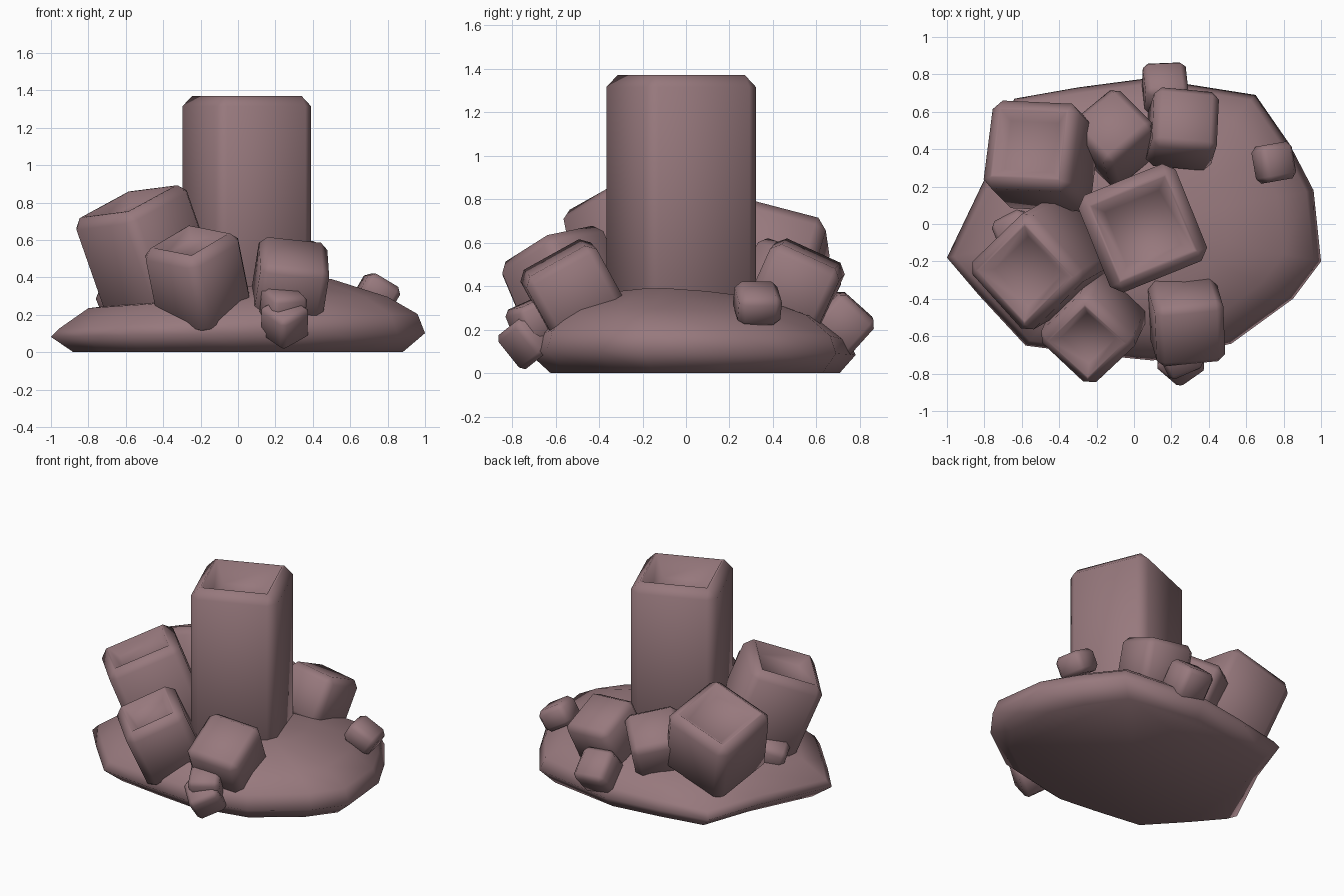
import bpy, bmesh, math
from mathutils import Vector, Matrix

if "Cube" in bpy.data.objects:
    bpy.data.objects.remove(bpy.data.objects["Cube"])

stone = bpy.data.materials.new("dusty_mauve_stone")
stone.diffuse_color = (0.31, 0.19, 0.205, 1)
stone.use_nodes = True
stone.node_tree.nodes["Principled BSDF"].inputs["Base Color"].default_value = stone.diffuse_color


def finish(bm, name, angle):
    bmesh.ops.recalc_face_normals(bm, faces=bm.faces)
    mesh = bpy.data.meshes.new(name)
    bm.to_mesh(mesh)
    bm.free()
    mesh.materials.append(stone)
    ob = bpy.data.objects.new(name, mesh)
    bpy.context.collection.objects.link(ob)
    bpy.ops.object.select_all(action='DESELECT')
    ob.select_set(True)
    bpy.context.view_layer.objects.active = ob
    bpy.ops.object.shade_smooth_by_angle(angle=math.radians(angle))
    return ob


def crystal(name, top, lean, spin, half, length, hollow=0.0, bevel=0.05):
    """Chamfered square prism; top = centre of its end face, lean = x, y drift per unit z."""
    bm = bmesh.new()
    bmesh.ops.create_cube(bm, size=1)
    bmesh.ops.scale(bm, vec=(2 * half, 2 * half, length), verts=bm.verts)
    bmesh.ops.translate(bm, vec=(0, 0, -length / 2), verts=bm.verts)
    bmesh.ops.bevel(bm, geom=bm.edges[:], offset=bevel, segments=1,
                    affect='EDGES', profile=0.5)
    if hollow:
        # sunken cup in the end face
        cap = max(bm.faces, key=lambda f: f.calc_center_median().z)
        bmesh.ops.inset_region(bm, faces=[cap], thickness=half * 0.07)
        bmesh.ops.inset_region(bm, faces=[cap], thickness=half * 0.28, depth=-hollow)
    axis = Vector((lean[0], lean[1], 1)).normalized()
    turn = Vector((0, 0, 1)).rotation_difference(axis).to_matrix().to_4x4()
    bm.transform(Matrix.Translation(top) @ turn @ Matrix.Rotation(math.radians(spin), 4, 'Z'))
    return finish(bm, name, 100)


# Rock base: one outline lofted through scaled rings (scale, y shift, height, x slope, y slope)
outline = [(-1, -0.18), (-0.77, 0.3), (-0.64, 0.67), (-0.3, 0.73), (0.08, 0.78),
           (0.65, 0.69), (0.83, 0.43), (0.96, 0.18), (1, -0.2), (0.85, -0.4),
           (0.52, -0.64), (0.1, -0.73), (-0.2, -0.7), (-0.58, -0.65), (-0.83, -0.38)]
rings = [(0.88, 0.02, 0.0, 0.0, 0.0), (1.0, 0.0, 0.09, 0.01, -0.01),
         (0.96, 0.0, 0.16, 0.04, -0.02), (0.8, 0.0, 0.262, 0.03, -0.02),
         (0.5, 0.0, 0.325, 0.06, -0.03)]
bm = bmesh.new()
rows = [[bm.verts.new((x * s, y * s + dy, z + sx * x + sy * y)) for x, y in outline]
        for s, dy, z, sx, sy in rings]
n = len(outline)
for low, high in zip(rows, rows[1:]):
    for i in range(n):
        j = (i + 1) % n
        bm.faces.new((low[i], low[j], high[j], high[i]))
bm.faces.new(rows[0])
peak = bm.verts.new((0, 0, 0.345))
for i in range(n):
    bm.faces.new((rows[-1][i], rows[-1][(i + 1) % n], peak))
finish(bm, "rock_base", 120)

# Tall central column and the hollow-ended crystals
crystal("main_column", (0.047, -0.022, 1.37), (0, 0), 22, 0.28, 1.2, 0.13, 0.055)
crystal("left_crystal", (-0.585, -0.265, 0.805), (-0.35, -0.20), 43, 0.245, 0.7, 0.06)
crystal("front_crystal", (-0.255, -0.63, 0.595), (-0.20, -0.42), 45, 0.203, 0.46, 0.055)
crystal("back_left_crystal", (-0.56, 0.43, 0.705), (-0.30, 0.30), -5, 0.245, 0.48, 0.05)

# Solid blocks
crystal("front_right_block", (0.305, -0.605, 0.53), (0.16, -0.55), 4, 0.185, 0.36, 0, 0.04)
crystal("back_right_block", (0.28, 0.575, 0.55), (0.14, 0.45), -4, 0.175, 0.33, 0, 0.04)
crystal("back_block", (-0.125, 0.54, 0.54), (-0.15, 0.5), 42, 0.17, 0.36, 0, 0.04)

# Small cubes
crystal("back_cube", (0.17, 0.795, 0.31), (0.05, 0.9), 4, 0.115, 0.22, 0, 0.03)
crystal("front_cube", (0.25, -0.78, 0.24), (0.0, -0.8), 42, 0.1, 0.2, 0, 0.025)
crystal("front_small_cube", (0.25, -0.725, 0.325), (0.1, -0.4), 25, 0.1, 0.18, 0, 0.025)
crystal("right_cube", (0.785, 0.335, 0.385), (0.58, 0.1), 10, 0.1, 0.15, 0, 0.03)
crystal("left_cube", (-0.66, -0.04, 0.36), (-0.4, 0.1), 25, 0.1, 0.2, 0, 0.03)
